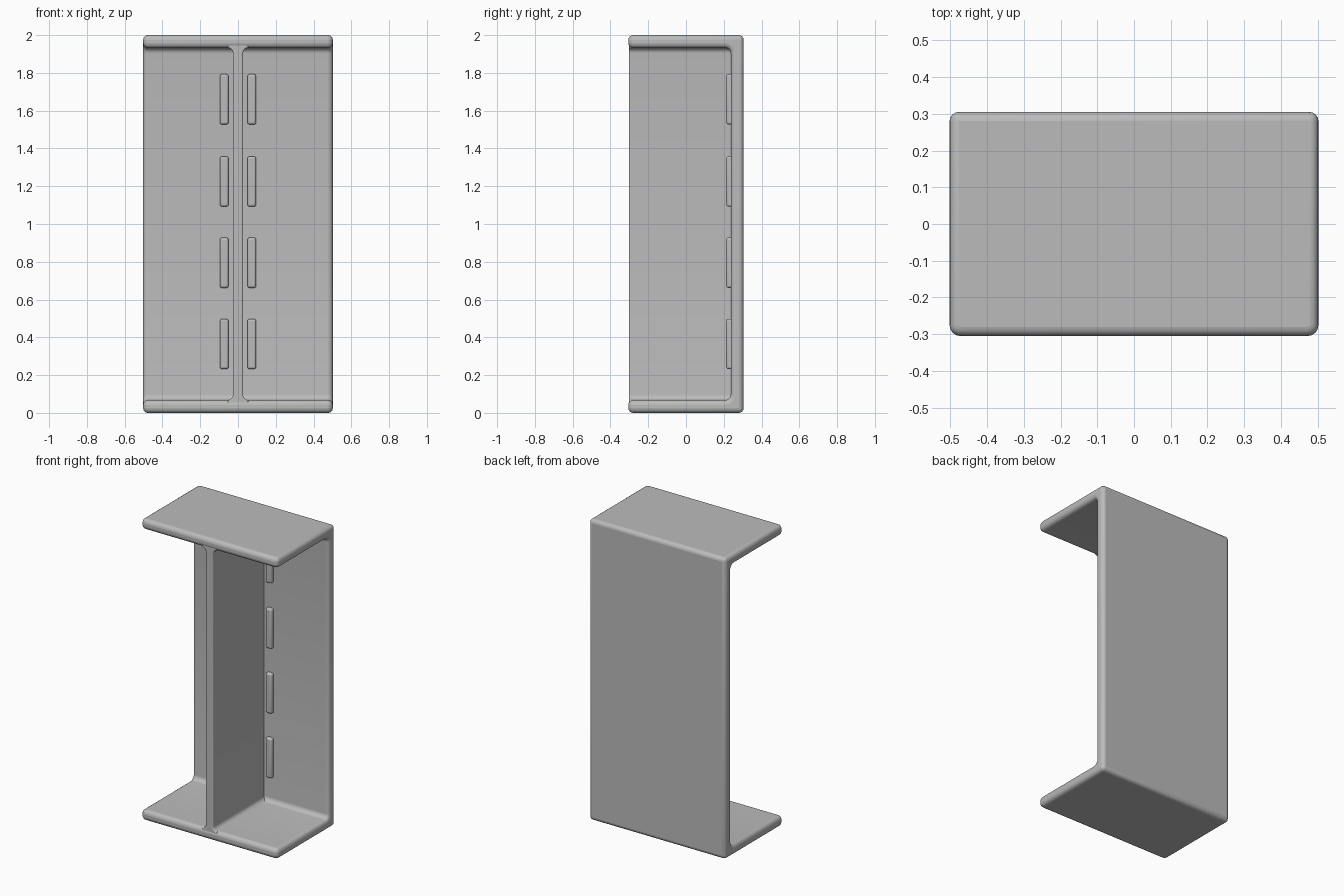
import bpy, bmesh, math
from mathutils import Vector

if "Cube" in bpy.data.objects:
    bpy.data.objects.remove(bpy.data.objects["Cube"])

steel = bpy.data.materials.new("light grey steel")
steel.diffuse_color = (0.5, 0.5, 0.5, 1)
steel.use_nodes = True
steel.node_tree.nodes["Principled BSDF"].inputs["Base Color"].default_value = steel.diffuse_color


def arc(cx, cz, r, a0, a1, n=6):
    """Points along an arc, angles in degrees."""
    return [(cx + r * math.cos(math.radians(a0 + (a1 - a0) * i / n)),
             cz + r * math.sin(math.radians(a0 + (a1 - a0) * i / n)))
            for i in range(n + 1)]


def extrude(name, pts, place, direction, bevel, corner=None):
    """Extrude a closed profile, round chosen corners, then soften sharp edges."""
    bm = bmesh.new()
    face = bm.faces.new([bm.verts.new(place(a, b)) for a, b in pts])
    geom = bmesh.ops.extrude_face_region(bm, geom=[face])["geom"]
    bmesh.ops.translate(bm, vec=Vector(direction),
                        verts=[g for g in geom if isinstance(g, bmesh.types.BMVert)])
    bmesh.ops.recalc_face_normals(bm, faces=bm.faces)
    if corner:
        edges = [e for e in bm.edges if corner(*[v.co for v in e.verts])]
        bmesh.ops.bevel(bm, geom=edges, offset=0.03, segments=4,
                        profile=0.5, affect='EDGES')
    mesh = bpy.data.meshes.new(name)
    bm.to_mesh(mesh)
    bm.free()
    mesh.materials.append(steel)
    obj = bpy.data.objects.new(name, mesh)
    bpy.context.collection.objects.link(obj)
    mod = obj.modifiers.new("soft edges", 'BEVEL')
    mod.width, mod.segments = bevel, 4
    mod.limit_method, mod.angle_limit = 'ANGLE', math.radians(40)
    bpy.ops.object.select_all(action='DESELECT')
    obj.select_set(True)
    bpy.context.view_layer.objects.active = obj
    bpy.ops.object.shade_smooth_by_angle(angle=math.radians(35))
    return obj


F, B, T, H = -0.305, 0.305, 0.068, 2.0   # front, back, plate thickness, height
inner, r = B - T, 0.03

# Channel: bottom plate, back plate and top plate with filleted inner corners
profile = [(F, 0), (B, 0), (B, H), (F, H), (F, H - T)]
profile += arc(inner - r, H - T - r, r, 90, 0)
profile += arc(inner - r, T + r, r, 0, -90)
profile += [(F, T)]
extrude("channel", profile, lambda y, z: (-0.502, y, z), (1.004, 0, 0), 0.025,
        lambda p, q: abs(p.z - q.z) > T * 0.9 and abs(p.y - q.y) < 1e-4
        and abs(p.y - F) < 1e-4)

# Central web, flaring into the plates at both ends
w, f = 0.027, 0.028
right = ([(w + f, T - 0.03)] + arc(w + f, T + f, f, 270, 180)
         + arc(w + f, H - T - f, f, 180, 90) + [(w + f, H - T + 0.03)])
left = [(-x, z) for x, z in reversed(right)]
extrude("web", right + left, lambda x, z: (x, F + 0.003, z), (0, inner - F, 0), 0.014)

# Raised weld beads on the back plate, both sides of the web
for row, z in enumerate((0.365, 0.795, 1.225, 1.66)):
    for side in (-1, 1):
        cx = side * 0.073
        extrude(f"weld_bead_{row}_{'left' if side < 0 else 'right'}",
                [(cx - 0.023, z - 0.133), (cx + 0.023, z - 0.133),
                 (cx + 0.023, z + 0.133), (cx - 0.023, z + 0.133)],
                lambda x, zz: (x, inner - 0.024, zz), (0, 0.05, 0), 0.012)
